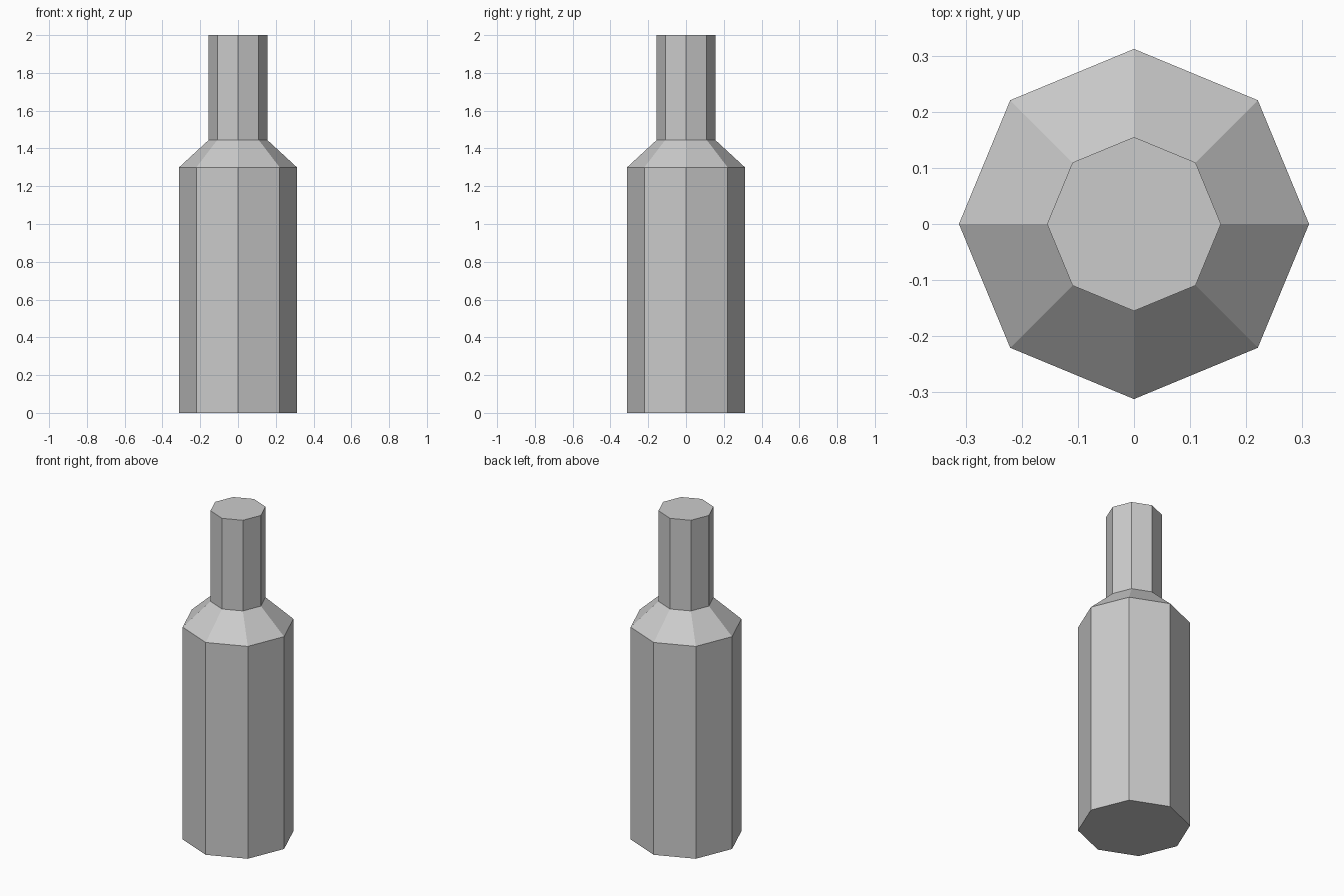
import bpy
import bmesh
from math import cos, sin, tau

cube = bpy.data.objects.get("Cube")
if cube:
    bpy.data.objects.remove(cube, do_unlink=True)

SIDES = 8
# (radius, height) from base to mouth
PROFILE = [(0.312, 0), (0.312, 1.3), (0.155, 1.445), (0.155, 2)]

# Plain grey material
grey = bpy.data.materials.new("plain_grey")
grey.use_nodes = True
colour = (0.6, 0.6, 0.6, 1)
grey.diffuse_color = colour
grey.node_tree.nodes["Principled BSDF"].inputs["Base Color"].default_value = colour

# Octagonal rings up the profile
bm = bmesh.new()
rings = [[bm.verts.new((r * cos(tau * i / SIDES), r * sin(tau * i / SIDES), z))
          for i in range(SIDES)] for r, z in PROFILE]

# Body, shoulder and neck walls
for low, high in zip(rings, rings[1:]):
    for i in range(SIDES):
        j = (i + 1) % SIDES
        bm.faces.new((low[i], low[j], high[j], high[i]))

# Base and closed top
bm.faces.new(rings[0][::-1])
bm.faces.new(rings[-1])

mesh = bpy.data.meshes.new("bottle")
bm.to_mesh(mesh)
bm.free()
mesh.materials.append(grey)
bottle = bpy.data.objects.new("bottle", mesh)
bpy.context.collection.objects.link(bottle)
